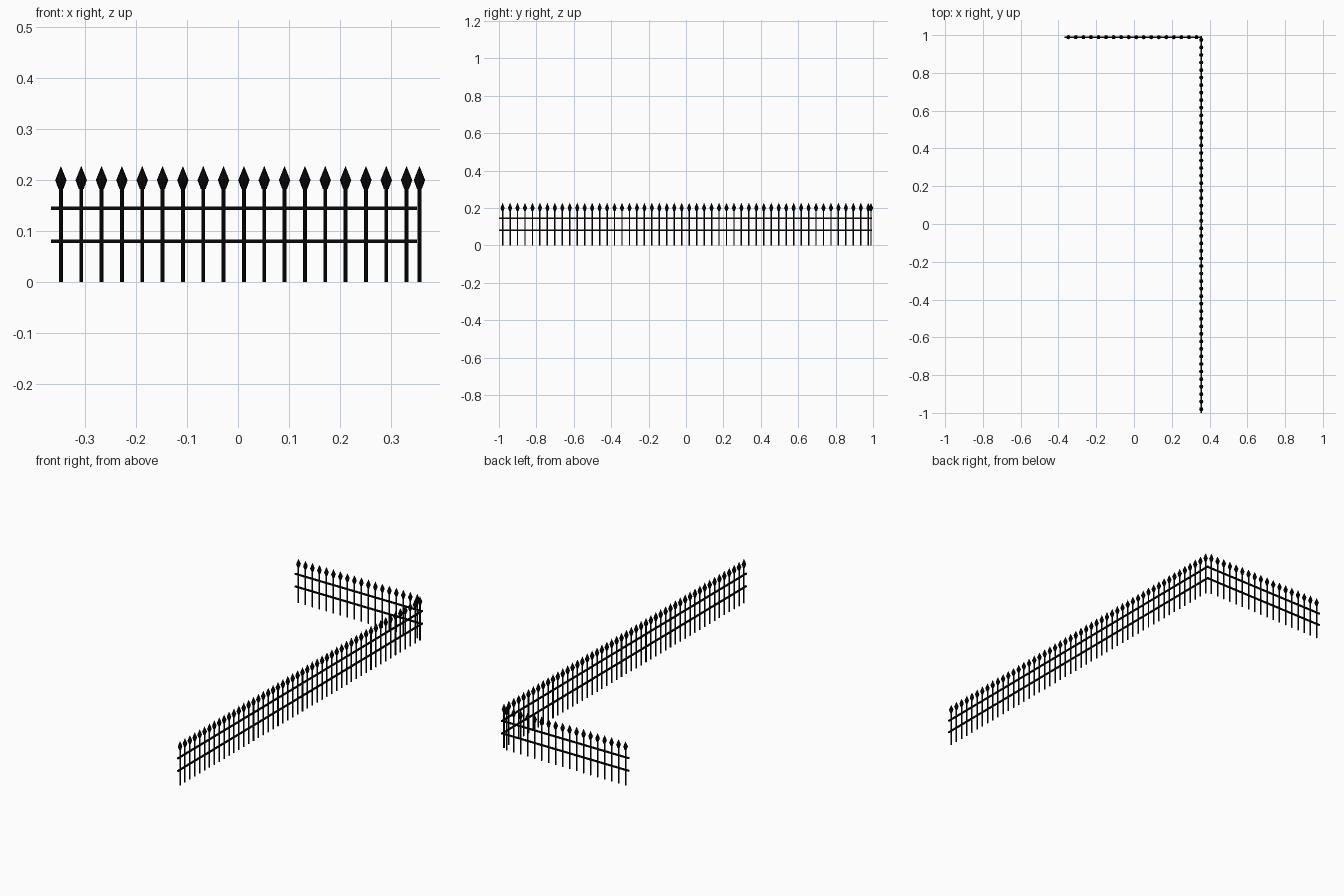
import bpy, bmesh
from math import sin, cos, pi
from mathutils import Vector

if "Cube" in bpy.data.objects:
    bpy.data.objects.remove(bpy.data.objects["Cube"])

STEP = 0.0399   # picket spacing
BAR = 0.0037    # half thickness of bars
HEAD = 0.0112   # radius of spear heads
SIDES = 8

iron = bpy.data.materials.new("black_iron")
iron.diffuse_color = (0.003, 0.003, 0.003, 1)
iron.use_nodes = True
iron.node_tree.nodes["Principled BSDF"].inputs["Base Color"].default_value = iron.diffuse_color


def loft(bm, x, y, levels):
    """Eight-sided column through (radius, z) levels; a zero radius makes a tip."""
    rings = []
    for r, z in levels:
        if r == 0:
            rings.append([bm.verts.new((x, y, z))])
        else:
            rings.append([bm.verts.new((x + r * cos(2 * pi * i / SIDES),
                                        y + r * sin(2 * pi * i / SIDES), z))
                          for i in range(SIDES)])
    bm.faces.new(rings[0][::-1])
    for a, b in zip(rings, rings[1:]):
        for i in range(SIDES):
            j = (i + 1) % SIDES
            if len(b) == 1:
                bm.faces.new((a[i], a[j], b[0]))
            else:
                bm.faces.new((a[i], a[j], b[j], b[i]))
    if len(rings[-1]) == SIDES:
        bm.faces.new(rings[-1])


def finish(bm, name):
    mesh = bpy.data.meshes.new(name)
    bm.to_mesh(mesh)
    bm.free()
    mesh.materials.append(iron)
    bpy.context.collection.objects.link(bpy.data.objects.new(name, mesh))


def fence(name, start, direction, count):
    start, d = Vector(start), Vector(direction)
    posts, heads, rails = bmesh.new(), bmesh.new(), bmesh.new()
    # pickets with spear heads
    for i in range(count):
        p = start + d * (0.0195 + i * STEP)
        loft(posts, p.x, p.y, [(BAR, 0), (BAR, 0.19)])
        loft(heads, p.x, p.y, [(0.005, 0.183), (HEAD, 0.2), (0, 0.228)])
    # two horizontal rails
    length = count * STEP
    mid = start + d * length / 2
    for z in (0.08, 0.145):
        r = bmesh.ops.create_cube(rails, size=1)
        for v in r["verts"]:
            size = [length if abs(c) > 0.5 else 2 * BAR for c in d]
            v.co = Vector((mid.x + v.co.x * size[0], mid.y + v.co.y * size[1],
                           z + v.co.z * 2 * BAR))
    finish(posts, name + "_pickets")
    finish(heads, name + "_spear_heads")
    finish(rails, name + "_rails")


fence("back_fence", (-0.367, 0.989, 0), (1, 0, 0), 18)
fence("side_fence", (0.356, -1.0, 0), (0, 1, 0), 50)
